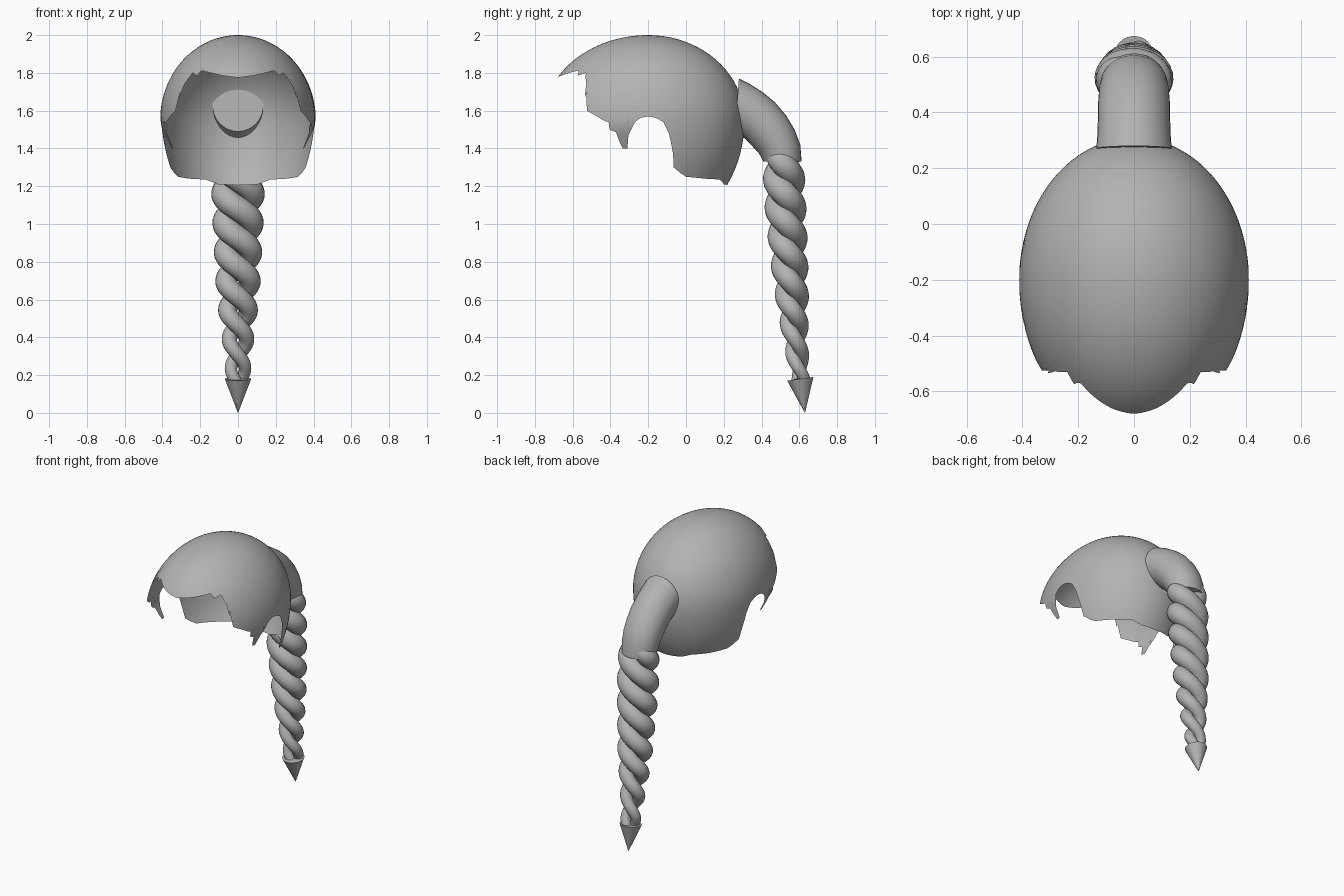
import bpy, bmesh, math
from mathutils import Vector

if "Cube" in bpy.data.objects:
    bpy.data.objects.remove(bpy.data.objects["Cube"])

grey = bpy.data.materials.new("hair_grey")
grey.diffuse_color = (0.45, 0.45, 0.45, 1)
grey.use_nodes = True
grey.node_tree.nodes["Principled BSDF"].inputs["Base Color"].default_value = grey.diffuse_color


def make_object(name, bm, angle=40):
    bmesh.ops.remove_doubles(bm, verts=bm.verts, dist=0.0002)
    mesh = bpy.data.meshes.new(name)
    bm.to_mesh(mesh)
    bm.free()
    obj = bpy.data.objects.new(name, mesh)
    bpy.context.collection.objects.link(obj)
    mesh.materials.append(grey)
    bpy.ops.object.select_all(action='DESELECT')
    obj.select_set(True)
    bpy.context.view_layer.objects.active = obj
    bpy.ops.object.shade_smooth_by_angle(angle=math.radians(angle))
    return obj


def loft(bm, rings, capped=True):
    """Skin closed rings of points in order."""
    loops = [[bm.verts.new(p) for p in ring] for ring in rings]
    n = len(loops[0])
    for a, b in zip(loops, loops[1:]):
        for i in range(n):
            j = (i + 1) % n
            bm.faces.new((a[i], a[j], b[j], b[i]))
    if capped:
        bm.faces.new(loops[0])
        bm.faces.new(loops[-1])
    bmesh.ops.recalc_face_normals(bm, faces=bm.faces)


def lerp_table(table, x):
    for (x0, y0), (x1, y1) in zip(table, table[1:]):
        if x <= x1:
            t = max(0, (x - x0) / (x1 - x0))
            return y0 + (y1 - y0) * t
    return table[-1][1]


# Hair cap: an egg-shaped sheet trimmed along a ragged hem
CY, CZ, WIDTH, FRONT, BACK, UP, DOWN = -0.2, 1.55, 0.412, 0.555, 0.51, 0.45, 0.60


def shrink(z):
    return math.sqrt(1 - ((z - CZ) / (UP if z > CZ else DOWN)) ** 2)


fringe = [(0, 1.775), (0.08, 1.785), (0.19, 1.812), (0.205, 1.80), (0.215, 1.785)]   # x, z
side = [(-0.53, 1.80), (-0.528, 1.74), (-0.525, 1.70), (-0.535, 1.67), (-0.525, 1.60),
        (-0.48, 1.575), (-0.43, 1.545), (-0.41, 1.54), (-0.405, 1.50), (-0.37, 1.485),
        (-0.35, 1.43), (-0.335, 1.40), (-0.31, 1.40), (-0.305, 1.47), (-0.27, 1.54),
        (-0.24, 1.562), (-0.2, 1.57), (-0.16, 1.562), (-0.12, 1.54), (-0.09, 1.48),
        (-0.07, 1.38), (-0.065, 1.30), (-0.03, 1.27), (0.0, 1.25), (0.1, 1.24),
        (0.18, 1.235), (0.2, 1.21)]                                                # y, z
hem = [(math.asin(x / (WIDTH * shrink(z))), z) for x, z in fringe]
for y, z in side:
    d = (y - CY) / ((FRONT if y < CY else BACK) * shrink(z))
    hem.append((math.acos(-d), z))
hem.append((math.pi, 1.205))
hem.sort()

angles = {round(a, 4) for a, z in hem} | {i * math.pi / 90 for i in range(91)}
half = sorted(angles)
columns = half + [-a for a in reversed(half[1:-1])]
ROWS = 28
rings = []
for k in range(ROWS + 1):
    ring = []
    for a in columns:
        zh = lerp_table(hem, abs(a))
        start = math.asin((zh - CZ) / (UP if zh > CZ else DOWN))
        lat = start + (math.pi / 2 - 0.001 - start) * k / ROWS
        s = math.sin(lat)
        z = CZ + s * (UP if s > 0 else DOWN)
        x = WIDTH * math.sin(a) * math.cos(lat)
        c = -math.cos(a) * math.cos(lat)
        y = CY + c * (FRONT if c < 0 else BACK)
        if y < -0.24 and z < 1.52:            # sideburns curl inward
            x *= 1 - 0.9 * (1.52 - z)
        ring.append((x, y, z))
    rings.append(ring)
bm = bmesh.new()
loft(bm, rings, capped=False)
bm.faces.new([v for v in bm.verts if v.co.z > 1.9995 and len(v.link_faces) == 2])
bmesh.ops.recalc_face_normals(bm, faces=bm.faces)
make_object("hair_cap", bm, 60)

# Ponytail sleeve: upper y, z, lower y, z, half width of each ring
sections = [(0.28, 1.77, 0.26, 1.49, 0.135), (0.34, 1.74, 0.285, 1.47, 0.132),
            (0.41, 1.695, 0.315, 1.45, 0.13), (0.47, 1.645, 0.338, 1.425, 0.13),
            (0.53, 1.575, 0.362, 1.40, 0.128), (0.575, 1.50, 0.385, 1.375, 0.125),
            (0.605, 1.42, 0.40, 1.35, 0.12), (0.612, 1.33, 0.41, 1.33, 0.115)]
rings = []
for uy, uz, ly, lz, w in sections:
    mid = Vector((0, (uy + ly) / 2, (uz + lz) / 2))
    arm = Vector((0, (uy - ly) / 2, (uz - lz) / 2))
    rings.append([mid + arm * math.cos(t) + Vector((w * math.sin(t), 0, 0))
                  for t in (i * math.tau / 32 for i in range(32))])
bm = bmesh.new()
loft(bm, rings)
make_object("ponytail_sleeve", bm)

# Braid: two tapering strands twisted round a leaning axis
axis = [(0.15, 0.613), (0.3, 0.59), (0.5, 0.57), (0.8, 0.547), (1.1, 0.526), (1.4, 0.512)]
girth = [(0.15, 0.062), (0.23, 0.07), (0.39, 0.086), (0.54, 0.105), (0.69, 0.12),
         (0.98, 0.135), (1.16, 0.142), (1.4, 0.135)]


def strand_point(z, phase):
    a = (0.23 - z) / 0.31 * math.tau + phase
    w = lerp_table(girth, z)
    return Vector((0.53 * w * math.cos(a), lerp_table(axis, z) + 0.33 * w * math.sin(a), z))


for name, phase in (("braid_strand_a", 0), ("braid_strand_b", math.pi)):
    rings = []
    for i in range(141):
        z = 1.39 - i * (1.39 - 0.165) / 140
        p = strand_point(z, phase)
        tangent = (strand_point(z - 0.004, phase) - strand_point(z + 0.004, phase)).normalized()
        u = tangent.cross(Vector((0, 1, 0))).normalized()
        v = tangent.cross(u)
        r = 0.47 * lerp_table(girth, z)
        if i < 8:                              # rounded top end
            r *= math.sqrt(1 - ((8 - i) / 8.5) ** 2)
        rings.append([p + r * (u * math.cos(t) + v * math.sin(t))
                      for t in (j * math.tau / 20 for j in range(20))])
    bm = bmesh.new()
    loft(bm, rings)
    make_object(name, bm, 60)

# Pointed tip weight, hanging slightly tilted
tip, base = Vector((0, 0.63, 0)), Vector((0, 0.605, 0.18))
down = (tip - base).normalized()
u = Vector((1, 0, 0))
v = down.cross(u)
rings = [[base + (tip - base) * f + r * (u * math.cos(t) + v * math.sin(t))
          for t in (j * math.tau / 32 for j in range(32))]
         for f, r in ((0, 0.07), (1, 0.0004))]
bm = bmesh.new()
loft(bm, rings)
make_object("braid_tip", bm)
